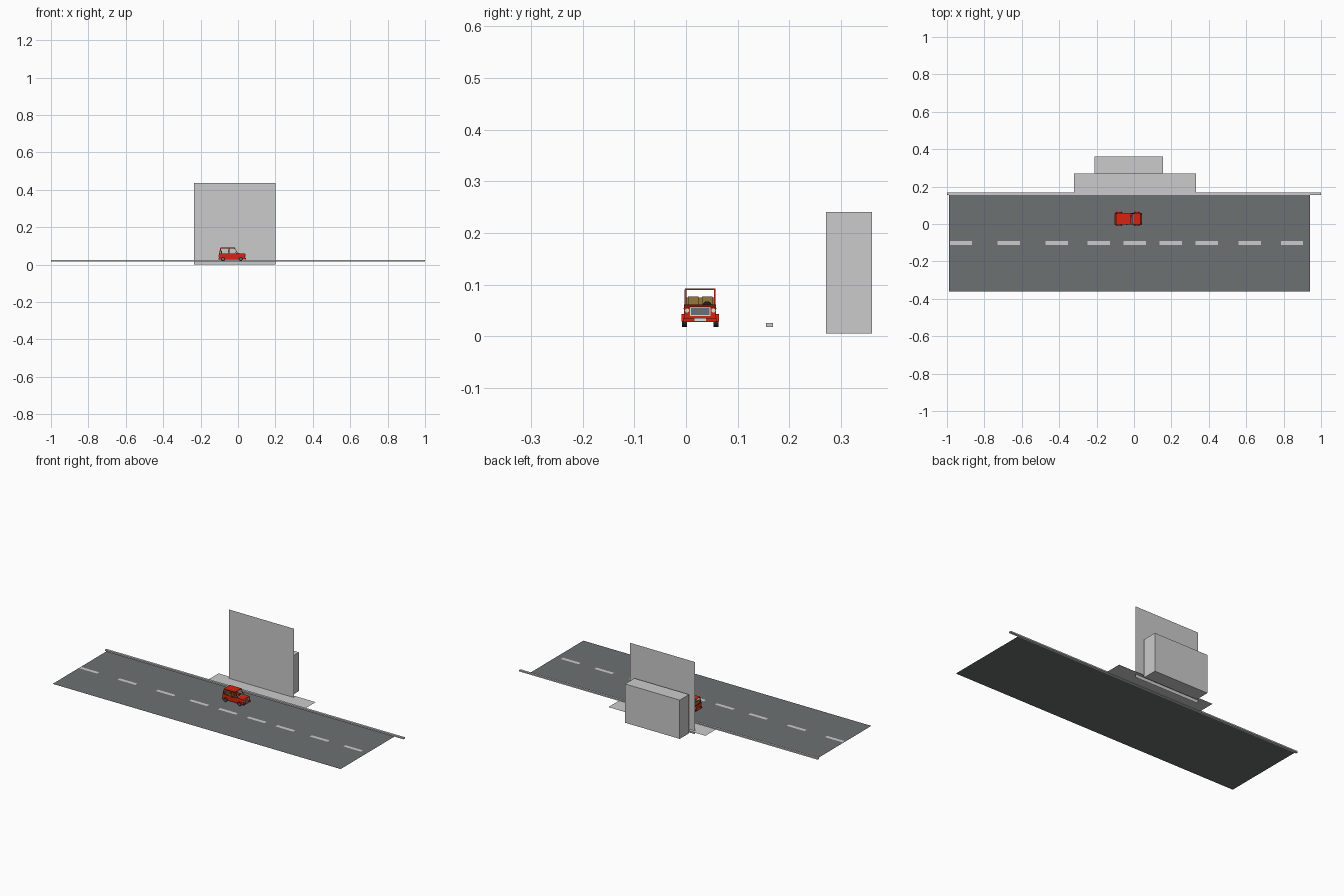
import bpy, bmesh, math
from mathutils import Vector, Matrix

if "Cube" in bpy.data.objects:
    bpy.data.objects.remove(bpy.data.objects["Cube"])


def material(name, rgb):
    m = bpy.data.materials.new(name)
    m.diffuse_color = (*rgb, 1)
    m.use_nodes = True
    m.node_tree.nodes["Principled BSDF"].inputs["Base Color"].default_value = m.diffuse_color
    return m


GREY = material("pale grey", (0.6, 0.6, 0.6))
ASPHALT = material("asphalt grey", (0.15, 0.165, 0.165))
RED = material("car red", (0.68, 0.018, 0.005))
TAN = material("seat tan", (0.27, 0.17, 0.04))
TYRE = material("tyre black", (0.025, 0.028, 0.032))
STEEL = material("grille grey", (0.14, 0.16, 0.18))
WHITE = material("white", (0.75, 0.75, 0.72))


def finish(name, bm, mat):
    me = bpy.data.meshes.new(name)
    bm.normal_update()
    bm.to_mesh(me)
    bm.free()
    me.materials.append(mat)
    ob = bpy.data.objects.new(name, me)
    bpy.context.collection.objects.link(ob)
    return ob


def box(name, x, y, z, mat):
    bm = bmesh.new()
    size = Vector((x[1] - x[0], y[1] - y[0], z[1] - z[0]))
    mid = Vector((sum(x) / 2, sum(y) / 2, sum(z) / 2))
    bmesh.ops.create_cube(bm, size=1, matrix=Matrix.Translation(mid) @ Matrix.Diagonal((*size, 1)))
    return finish(name, bm, mat)


def sheet(name, corners, mat):
    bm = bmesh.new()
    bm.faces.new([bm.verts.new(c) for c in corners])
    return finish(name, bm, mat)


def flat(name, x, y, z, mat):
    return sheet(name, [(x[0], y[0], z), (x[1], y[0], z), (x[1], y[1], z), (x[0], y[1], z)], mat)


def prism(name, profile, y, mat):
    """Extrude an xz profile along y."""
    bm = bmesh.new()
    f = bm.faces.new([bm.verts.new((px, y[0], pz)) for px, pz in profile])
    r = bmesh.ops.extrude_face_region(bm, geom=[f])
    for v in r["geom"]:
        if isinstance(v, bmesh.types.BMVert):
            v.co.y = y[1]
    bmesh.ops.recalc_face_normals(bm, faces=bm.faces)
    return finish(name, bm, mat)


def cylinder(name, c, r, depth, mat, axis='X', n=16):
    bm = bmesh.new()
    rot = Matrix.Rotation(math.pi / 2, 4, axis)
    bmesh.ops.create_cone(bm, cap_ends=True, segments=n, radius1=r, radius2=r, depth=depth,
                          matrix=Matrix.Translation(c) @ rot)
    return finish(name, bm, mat)


# street: road, lane dashes, kerb, pavement
flat("road", (-0.99, 0.94), (-0.36, 0.156), 0.0185, ASPHALT)
for i, x in enumerate((-0.985, -0.729, -0.472, -0.248, -0.055, 0.137, 0.33, 0.56, 0.785)):
    flat(f"lane_dash_{i}", (x, x + 0.119), (-0.113, -0.092), 0.0195, GREY)
box("kerb", (-1, 1), (0.155, 0.1685), (0.018, 0.026), GREY)
flat("pavement", (-0.32, 0.331), (0.1685, 0.271), 0.02, GREY)

# building: facade sheet and block behind it
sheet("facade", [(-0.235, 0.251, 0), (0.2, 0.251, 0), (0.2, 0.251, 0.437), (-0.235, 0.251, 0.437)], GREY)
box("rear_block", (-0.21, 0.156), (0.271, 0.36), (0.006, 0.241), GREY)

# car, facing +x
CY = 0.0275
HW = 0.031


def across(a, b):
    return (CY + a, CY + b)


# lower body
prism("bonnet", [(-0.002, 0.03), (0.038, 0.03), (0.039, 0.056), (0.036, 0.059), (-0.002, 0.062)],
      across(-HW, HW), RED)
box("car_floor", (-0.1, 0), across(-HW, HW), (0.029, 0.034), RED)
box("tailgate", (-0.102, -0.099), across(-HW, HW), (0.03, 0.06), RED)
box("front_bumper", (0.036, 0.0415), across(-0.032, 0.032), (0.028, 0.036), RED)
box("rear_bumper", (-0.105, -0.1), across(-0.032, 0.032), (0.028, 0.036), RED)

# roof
box("roof", (-0.094, -0.017), across(-0.0295, 0.0295), (0.0895, 0.0925), RED)

# windscreen and rear window header rails
box("dashboard", (-0.012, -0.001), across(-0.028, 0.028), (0.05, 0.062), STEEL)

for s, side in ((-1, "right"), (1, "left")):
    def lat(a, b):
        return tuple(sorted((CY + s * a, CY + s * b)))
    # door panel, pillars, roof rail
    box(f"{side}_side_panel", (-0.102, 0), lat(0.0285, HW), (0.03, 0.06), RED)
    for n, xb, xt, w in (("front", -0.001, -0.019, 0.0035), ("middle", -0.047, -0.048, 0.005),
                         ("rear", -0.0985, -0.0915, 0.005)):
        prism(f"{side}_{n}_pillar", [(xb - w / 2, 0.059), (xb + w / 2, 0.059), (xt + w / 2, 0.091),
              (xt - w / 2, 0.091)], lat(0.0265, 0.03), RED)
    box(f"{side}_roof_rail", (-0.094, -0.018), lat(0.0265, 0.03), (0.087, 0.09), RED)
    # wheels with hubs and arches
    for n, x in (("front", 0.015), ("rear", -0.08)):
        cylinder(f"{side}_{n}_tyre", (x, CY + s * 0.0305, 0.0305), 0.012, 0.009, TYRE)
        cylinder(f"{side}_{n}_hub", (x, CY + s * 0.0345, 0.0305), 0.006, 0.0024, STEEL)
        arc = [math.pi * k / 6 for k in range(7)]
        ring = [(x + 0.0155 * math.cos(a), 0.0285 + 0.015 * math.sin(a)) for a in arc]
        ring += [(x + 0.013 * math.cos(a), 0.0285 + 0.0135 * math.sin(a)) for a in reversed(arc)]
        prism(f"{side}_{n}_arch", ring, lat(0.03, 0.0365), RED)
    # lights, handle
    cylinder(f"{side}_headlight", (0.0385, CY + s * 0.0255, 0.05), 0.0038, 0.003, WHITE, 'Y', 12)
    box(f"{side}_tail_light", (-0.1035, -0.101), lat(0.024, 0.03), (0.042, 0.052), WHITE)
    box(f"{side}_door_handle", (-0.043, -0.036), lat(0.031, 0.032), (0.053, 0.0545), STEEL)
    # front seat
    box(f"{side}_seat_cushion", (-0.047, -0.026), lat(0.003, 0.025), (0.034, 0.047), TAN)
    prism(f"{side}_seat_back", [(-0.049, 0.04), (-0.043, 0.04), (-0.048, 0.077), (-0.053, 0.077)],
          lat(0.003, 0.024), TAN)

# rear bench
box("bench_cushion", (-0.086, -0.064), across(-0.027, 0.027), (0.034, 0.047), TAN)
prism("bench_back", [(-0.09, 0.04), (-0.083, 0.04), (-0.087, 0.075), (-0.092, 0.075)],
      across(-0.027, 0.027), TAN)

# steering wheel
bpy.ops.mesh.primitive_cylinder_add(vertices=14, radius=0.0085, depth=0.0015,
                                    location=(-0.017, CY + 0.0135, 0.06),
                                    rotation=(0, math.radians(-65), 0))
wheel = bpy.context.object
wheel.name = "steering_wheel"
wheel.data.materials.append(TYRE)

# grille with pale frame, number plates without lettering
box("grille_frame", (0.038, 0.0398), across(-0.0195, 0.0195), (0.0395, 0.0565), WHITE)
box("grille", (0.039, 0.0405), across(-0.0175, 0.0175), (0.0415, 0.0545), STEEL)
box("front_plate", (0.041, 0.042), across(-0.011, 0.011), (0.03, 0.0355), WHITE)
box("rear_plate", (-0.1055, -0.1045), across(-0.011, 0.011), (0.03, 0.0355), WHITE)
